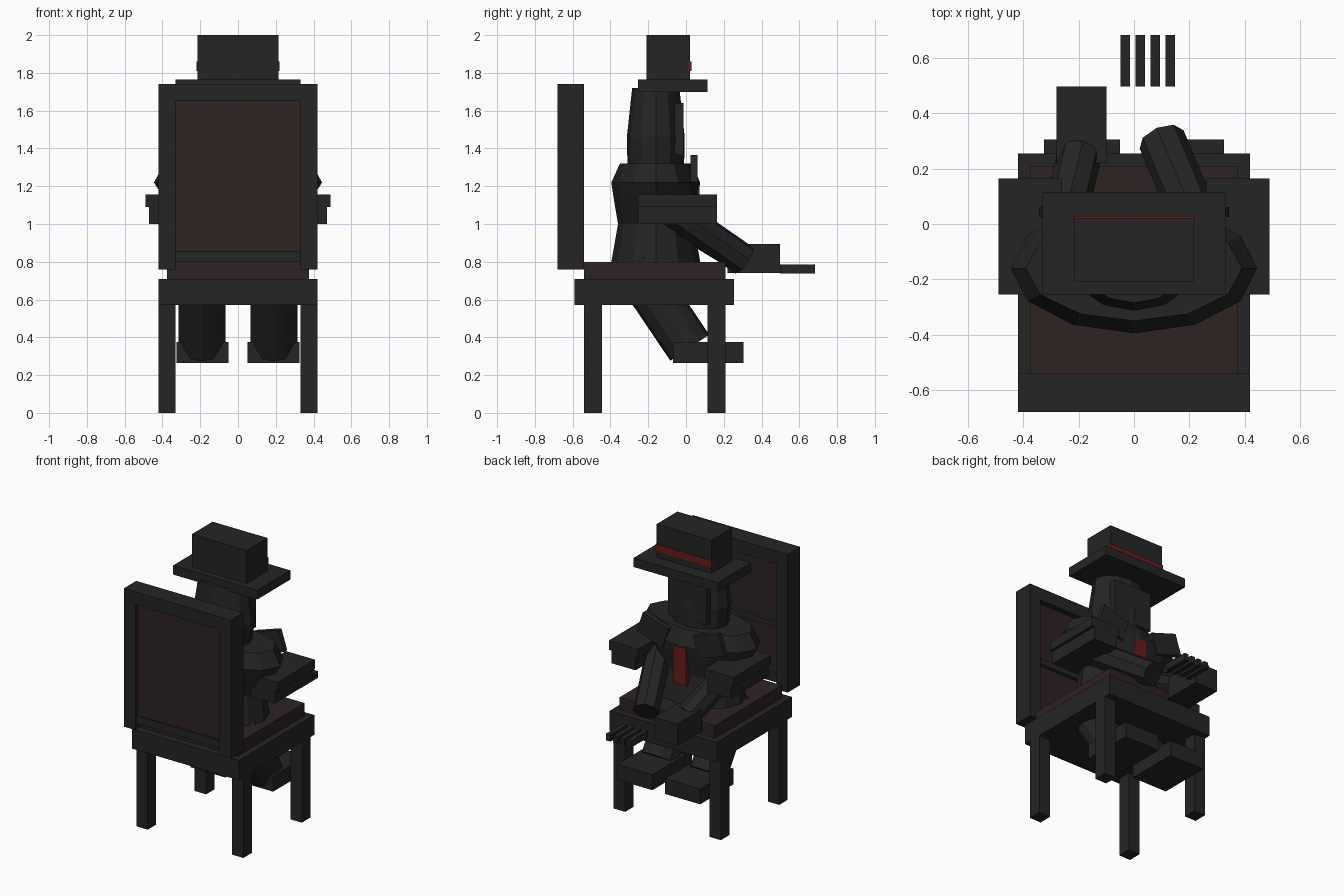
import bpy, bmesh, math
from mathutils import Vector, Matrix

old = bpy.data.objects.get("Cube")
if old:
    bpy.data.objects.remove(old, do_unlink=True)


def material(name, rgb):
    m = bpy.data.materials.new(name)
    m.use_nodes = True
    col = (*rgb, 1)
    m.diffuse_color = col
    bsdf = next(n for n in m.node_tree.nodes if n.type == 'BSDF_PRINCIPLED')
    bsdf.inputs["Base Color"].default_value = col
    return m


CHARCOAL = material("charcoal", (0.018, 0.018, 0.018))
MAROON = material("dark_maroon", (0.027, 0.016, 0.016))
RED = material("deep_red", (0.13, 0.012, 0.012))


def finish(name, bm, mat):
    bmesh.ops.recalc_face_normals(bm, faces=bm.faces)
    me = bpy.data.meshes.new(name)
    bm.to_mesh(me)
    bm.free()
    me.materials.append(mat)
    ob = bpy.data.objects.new(name, me)
    bpy.context.collection.objects.link(ob)
    return ob


def box(name, xs, ys, zs, mat=CHARCOAL, tilt=0):
    """Box between limits, optionally turned about the y axis."""
    bm = bmesh.new()
    bmesh.ops.create_cube(bm, size=1)
    size = [b - a for a, b in (xs, ys, zs)]
    mid = [(a + b) / 2 for a, b in (xs, ys, zs)]
    bmesh.ops.scale(bm, vec=size, verts=bm.verts)
    bmesh.ops.transform(bm, matrix=Matrix.Translation(mid) @ Matrix.Rotation(tilt, 4, 'Y'),
                        verts=bm.verts)
    return finish(name, bm, mat)


def limb(name, start, end, radius, sides=8):
    """Straight cylinder between two points."""
    a, b = Vector(start), Vector(end)
    bm = bmesh.new()
    turn = (b - a).to_track_quat('Z', 'Y').to_matrix().to_4x4()
    bmesh.ops.create_cone(bm, cap_ends=True, segments=sides, radius1=radius, radius2=radius,
                          depth=(b - a).length,
                          matrix=Matrix.Translation((a + b) / 2) @ turn)
    return finish(name, bm, CHARCOAL)


def loft(name, rings, cy, sides=12):
    """Stacked ellipses given as (z, half width, half depth)."""
    bm = bmesh.new()
    loops = []
    for z, a, b in rings:
        angles = [math.tau * i / sides for i in range(sides)]
        loops.append([bm.verts.new((a * math.cos(t), cy + b * math.sin(t), z)) for t in angles])
    for lo, hi in zip(loops, loops[1:]):
        for i in range(sides):
            j = (i + 1) % sides
            bm.faces.new((lo[i], lo[j], hi[j], hi[i]))
    bm.faces.new(loops[0][::-1])
    bm.faces.new(loops[-1])
    return finish(name, bm, CHARCOAL)


def span(s, a, b):
    return tuple(sorted((s * a, s * b)))


# Chair seat and backrest
box("seat_frame", (-0.42, 0.42), (-0.59, 0.255), (0.57, 0.71))
box("seat_cushion", (-0.375, 0.375), (-0.54, 0.21), (0.71, 0.80), MAROON)
BACK = (-0.68, -0.54)
box("back_top_rail", (-0.33, 0.33), BACK, (1.65, 1.74))
box("back_bottom_rail", (-0.33, 0.33), (-0.665, -0.555), (0.80, 0.855))
box("back_cross_bar", (-0.33, 0.33), (-0.6, -0.555), (1.19, 1.23))
box("back_panel", (-0.33, 0.33), (-0.655, -0.58), (0.85, 1.65), MAROON)

# Paired parts
for s, side in ((1, "left"), (-1, "right")):
    outer = span(s, 0.33, 0.42)
    box(f"{side}_back_post", outer, BACK, (0.76, 1.74))
    for end, y in (("front", -0.54), ("rear", 0.115)):
        box(f"{side}_{end}_chair_leg", outer, (y, y + 0.095), (0, 0.57))
    box(f"{side}_armrest_pad", span(s, 0.26, 0.49), (-0.255, 0.165), (1.09, 1.155))
    box(f"{side}_armrest_block", span(s, 0.28, 0.47), (-0.255, 0.165), (1.0, 1.09))
    limb(f"{side}_leg", (s * 0.19, -0.28, 0.79), (s * 0.19, 0.02, 0.345), 0.124, 12)
    box(f"{side}_foot", span(s, 0.05, 0.325), (-0.07, 0.305), (0.265, 0.375))
    box(f"{side}_lapel", span(s, 0.115, 0.325), (0.025, 0.062), (1.187, 1.337),
        tilt=-s * math.radians(18))

# Figure body and head
loft("torso", [(0.80, 0.32, 0.235), (1.0, 0.29, 0.20), (1.15, 0.40, 0.225),
               (1.22, 0.445, 0.235), (1.32, 0.39, 0.19)], -0.16)
loft("head", [(1.31, 0.20, 0.15), (1.46, 0.22, 0.153), (1.72, 0.18, 0.125)], -0.16)
box("face_panel", (-0.15, 0.15), (-0.06, -0.013), (1.365, 1.64))
box("necktie", (-0.05, 0.05), (0.02, 0.072), (0.94, 1.205), RED)

# Arms, hand and fingers
limb("left_arm", (0.27, -0.10, 1.09), (0.10, 0.305, 0.81), 0.086)
limb("right_arm", (-0.28, -0.10, 1.06), (-0.195, 0.26, 0.84), 0.08)
box("right_hand", (-0.28, -0.10), (0.22, 0.497), (0.74, 0.895))
for i in range(4):
    x = -0.048 + i * 0.054
    box(f"finger_{i + 1}", (x, x + 0.034), (0.497, 0.683), (0.737, 0.785))

# Hat
box("hat_brim", (-0.33, 0.33), (-0.255, 0.115), (1.70, 1.765))
box("hat_crown", (-0.215, 0.215), (-0.21, 0.022), (1.765, 2.0))
box("hat_band", (-0.22, 0.22), (0.012, 0.029), (1.81, 1.86), RED)
